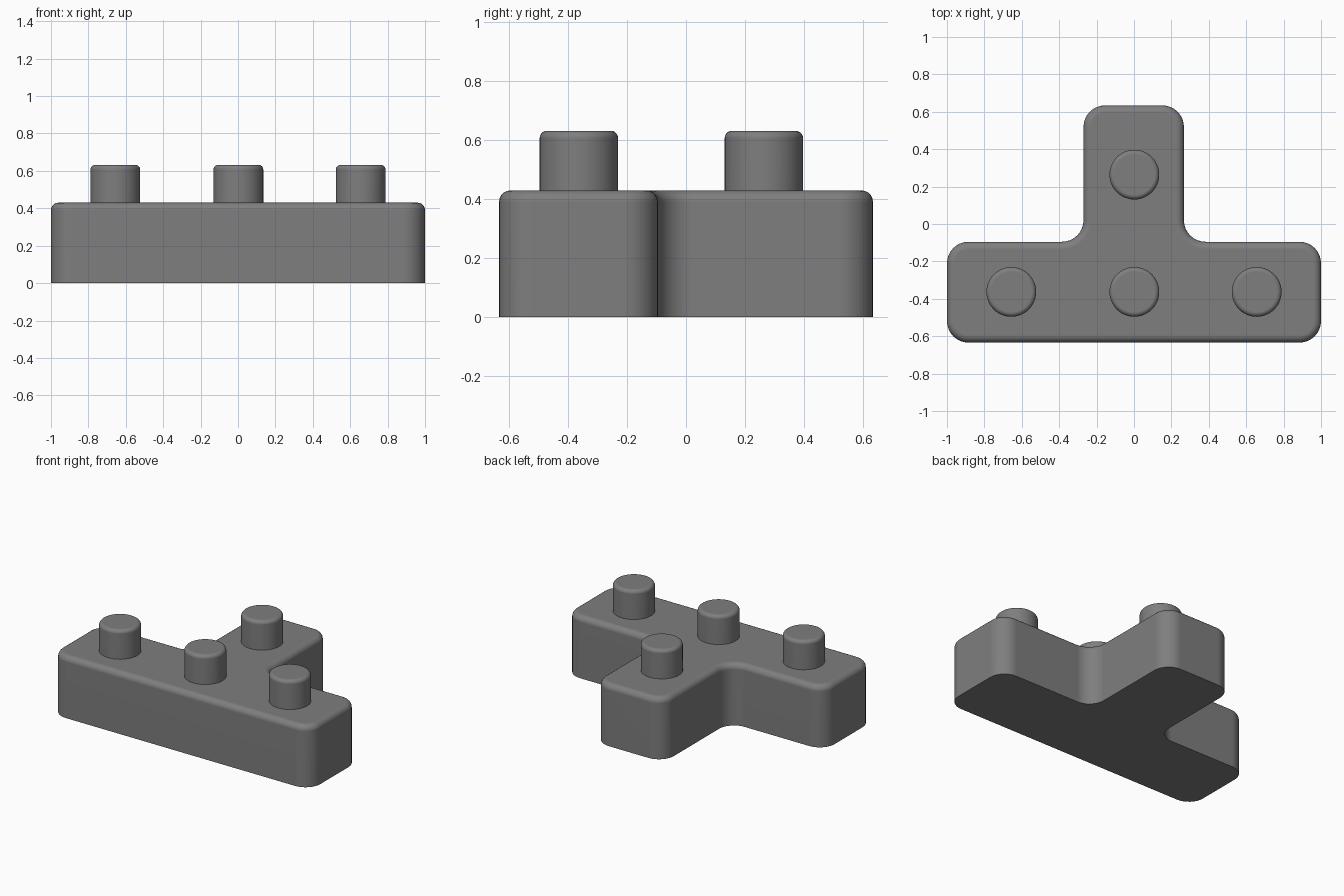
import bpy, bmesh
from math import sin, cos, pi, atan2
from mathutils import Vector

if "Cube" in bpy.data.objects:
    bpy.data.objects.remove(bpy.data.objects["Cube"])

HEIGHT, EDGE = 0.43, 0.04
# T-shaped outline, counter-clockwise
CORNERS = [(-1, -0.634), (1, -0.634), (1, -0.095), (0.267, -0.095),
           (0.267, 0.634), (-0.27, 0.634), (-0.27, -0.095), (-1, -0.095)]

# Dark grey for every part
grey = bpy.data.materials.new("dark_grey")
grey.diffuse_color = (0.21, 0.21, 0.21, 1)
grey.use_nodes = True
grey.node_tree.nodes["Principled BSDF"].inputs["Base Color"].default_value = grey.diffuse_color


def t_outline(inset, radius=0.115, steps=8):
    """Filleted T outline, shrunk inwards by inset."""
    pts = []
    n = len(CORNERS)
    for i in range(n):
        p = Vector(CORNERS[i])
        a = (p - Vector(CORNERS[i - 1])).normalized()
        b = (Vector(CORNERS[(i + 1) % n]) - p).normalized()
        s = 1 if a.cross(b) > 0 else -1          # convex or concave
        centre = p + (b - a) * radius
        start = atan2(-s * a.x, s * a.y)         # from fillet centre to first tangent point
        r = radius - s * inset
        for k in range(steps + 1):
            t = start + s * (pi / 2) * k / steps
            pts.append((centre.x + r * cos(t), centre.y + r * sin(t)))
    return pts


def circle(cx, cy, r, n=48):
    return [(cx + r * cos(2 * pi * k / n), cy + r * sin(2 * pi * k / n)) for k in range(n)]


def loft(name, outline, z0, z1, edge, steps=5):
    """Upright solid with a rounded top edge; outline(inset) gives each ring."""
    levels = [(0, z0)]
    for k in range(steps + 1):
        t = pi / 2 * k / steps
        levels.append((edge * (1 - cos(t)), z1 - edge + edge * sin(t)))
    bm = bmesh.new()
    rings = [[bm.verts.new((x, y, z)) for x, y in outline(d)] for d, z in levels]
    for lo, hi in zip(rings, rings[1:]):
        for i in range(len(lo)):
            j = (i + 1) % len(lo)
            bm.faces.new((lo[i], lo[j], hi[j], hi[i]))
    bm.faces.new(rings[-1])
    bm.faces.new(rings[0][::-1])
    mesh = bpy.data.meshes.new(name)
    bm.to_mesh(mesh)
    bm.free()
    mesh.materials.append(grey)
    ob = bpy.data.objects.new(name, mesh)
    bpy.context.collection.objects.link(ob)
    bpy.ops.object.select_all(action='DESELECT')
    ob.select_set(True)
    bpy.context.view_layer.objects.active = ob
    bpy.ops.object.shade_smooth_by_angle(angle=pi / 5)
    wn = ob.modifiers.new("Flat faces", 'WEIGHTED_NORMAL')
    wn.keep_sharp = True
    return ob


# Body
loft("t_block_body", t_outline, 0, HEIGHT, EDGE)

# Studs: three along the bar, one on the stem
for name, x, y in [("stud_left", -0.656, -0.363), ("stud_middle", 0.002, -0.363),
                   ("stud_right", 0.656, -0.363), ("stud_stem", 0.002, 0.264)]:
    loft(name, lambda d, x=x, y=y: circle(x, y, 0.133 - d), HEIGHT - 0.01, 0.632, 0.025)
